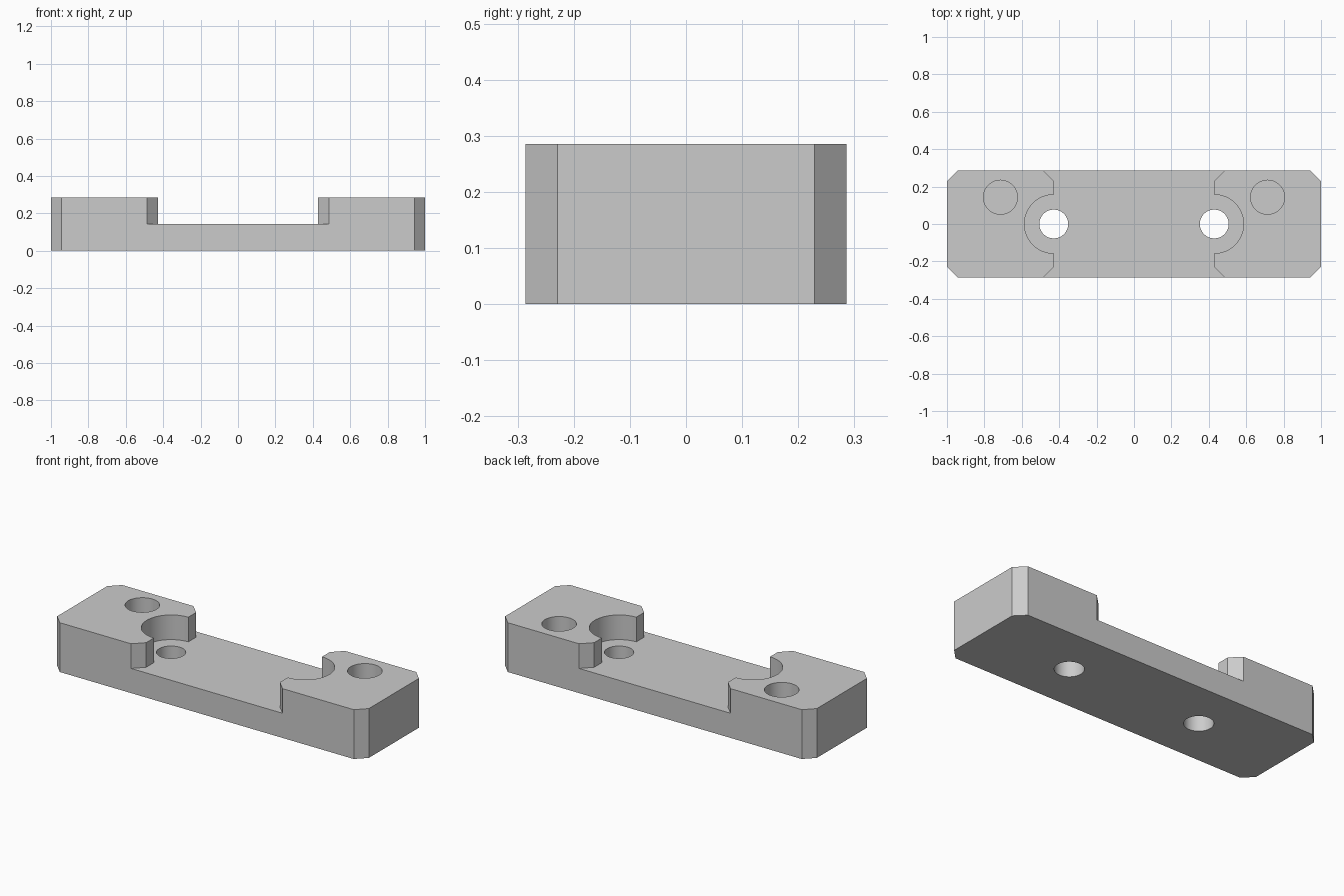
import bpy
import bmesh
from math import sin, cos, pi

default = bpy.data.objects.get("Cube")
if default:
    bpy.data.objects.remove(default, do_unlink=True)

HALF_L, HALF_W, HEIGHT = 1.0, 0.286, 0.286
STEP = 0.143        # floor of the recess
CHAMFER = 0.057
BOLT_X = 0.429

grey = bpy.data.materials.new("light grey")
grey.use_nodes = True
colour = (0.6, 0.6, 0.6, 1)
grey.diffuse_color = colour
grey.node_tree.nodes["Principled BSDF"].inputs["Base Color"].default_value = colour


def prism(name, outline, z0, z1):
    """Extrude a flat outline from z0 to z1."""
    bm = bmesh.new()
    face = bm.faces.new([bm.verts.new((x, y, z0)) for x, y in outline])
    top = bmesh.ops.extrude_face_region(bm, geom=[face])["geom"]
    verts = [v for v in top if isinstance(v, bmesh.types.BMVert)]
    bmesh.ops.translate(bm, vec=(0, 0, z1 - z0), verts=verts)
    bmesh.ops.recalc_face_normals(bm, faces=bm.faces)
    mesh = bpy.data.meshes.new(name)
    bm.to_mesh(mesh)
    bm.free()
    mesh.materials.append(grey)
    obj = bpy.data.objects.new(name, mesh)
    bpy.context.collection.objects.link(obj)
    return obj


def circle(cx, cy, r, n=64):
    return [(cx + r * cos(2 * pi * i / n), cy + r * sin(2 * pi * i / n)) for i in range(n)]


def rotated(points):
    """Half-turn copy, so an outline's right half also gives its left half."""
    return [(-x, -y) for x, y in points]


# Block with chamfered vertical corners
right = [(HALF_L - CHAMFER, -HALF_W), (HALF_L, CHAMFER - HALF_W),
         (HALF_L, HALF_W - CHAMFER), (HALF_L - CHAMFER, HALF_W)]
body = prism("mounting_block", right + rotated(right), 0, HEIGHT)

# Central recess: flared mouth and a half-round relief at each end
flare = 0.1
edge = HALF_W - CHAMFER
relief = [(BOLT_X + 0.157 * cos(a), 0.157 * sin(a))
          for a in (pi * (i / 32 - 0.5) for i in range(33))]
side = ([(BOLT_X + flare, -edge - flare), (BOLT_X, -edge)] + relief
        + [(BOLT_X, edge), (BOLT_X + flare, edge + flare)])
cutters = [prism("recess_cutter", side + rotated(side), STEP, HEIGHT + 0.1)]

# Through bolt holes in the recess and blind round pockets in the raised ends
for s in (-1, 1):
    cutters.append(prism("bolt_hole_cutter", circle(s * BOLT_X, 0, 0.077), -0.1, HEIGHT + 0.1))
    cutters.append(prism("pocket_cutter", circle(s * 0.714, 0.143, 0.091), STEP, HEIGHT + 0.1))

bpy.context.view_layer.objects.active = body
for cutter in cutters:
    cutter.hide_render = True
    mod = body.modifiers.new("cut", "BOOLEAN")
    mod.operation = "DIFFERENCE"
    mod.solver = "EXACT"
    mod.object = cutter
    bpy.ops.object.modifier_apply(modifier=mod.name)
    bpy.data.objects.remove(cutter, do_unlink=True)

# Smooth round walls, crisp edges
bpy.ops.object.select_all(action="DESELECT")
body.select_set(True)
bpy.ops.object.shade_smooth_by_angle(angle=pi / 6)
